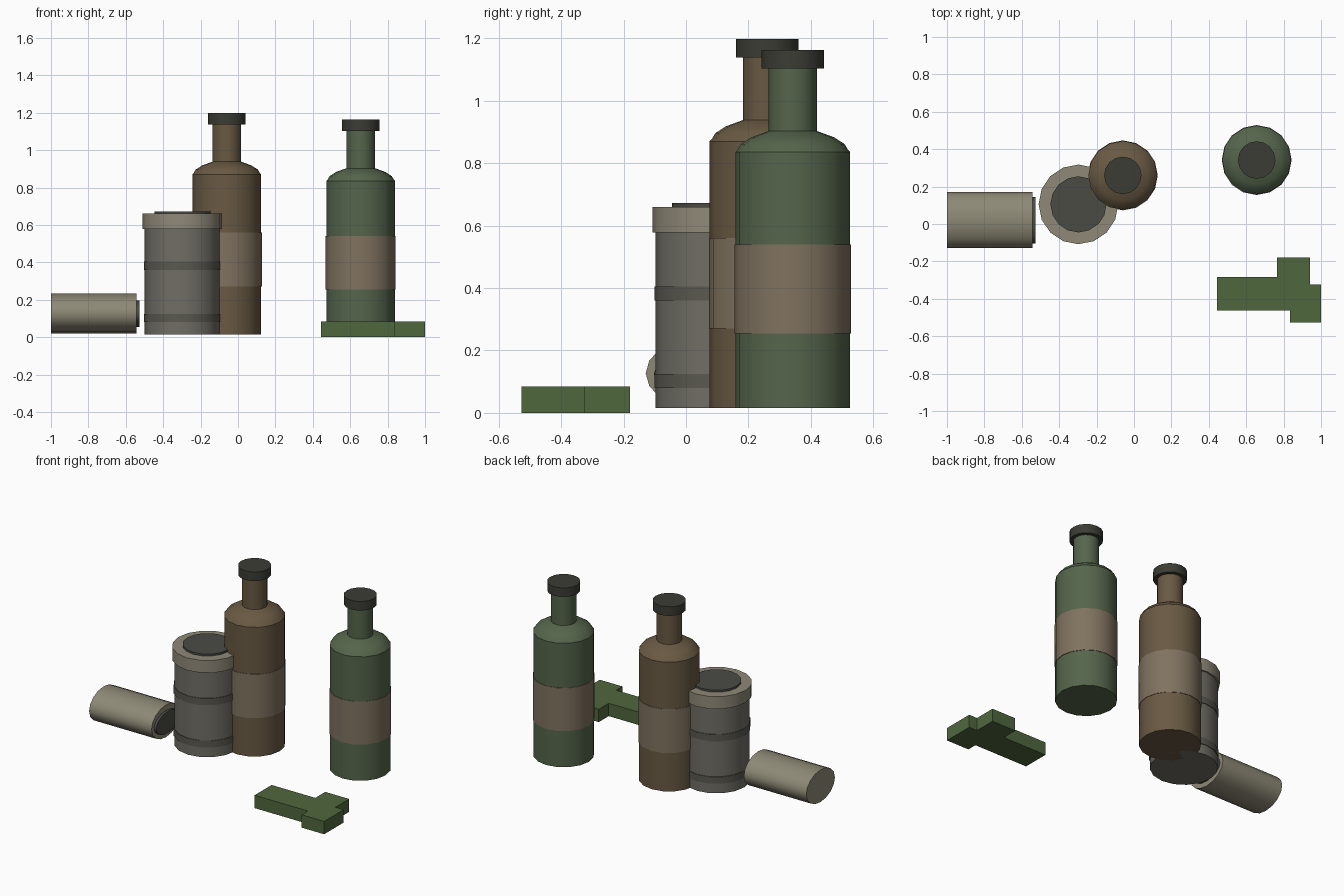
import bpy, bmesh, math

if "Cube" in bpy.data.objects:
    bpy.data.objects.remove(bpy.data.objects["Cube"])

SIDES = 16


def material(name, rgb):
    m = bpy.data.materials.new(name)
    m.diffuse_color = (*rgb, 1)
    m.use_nodes = True
    m.node_tree.nodes["Principled BSDF"].inputs["Base Color"].default_value = m.diffuse_color
    return m


GREEN = material("green_glass", (0.09, 0.13, 0.07))
BROWN = material("brown_glass", (0.14, 0.10, 0.055))
LABEL = material("label_paper", (0.215, 0.17, 0.115))
CAP = material("dark_cap", (0.045, 0.045, 0.035))
STEEL = material("grey_metal", (0.16, 0.155, 0.13))
BAND = material("band_metal", (0.10, 0.098, 0.08))
DISC = material("dark_metal", (0.07, 0.07, 0.06))
RIM = material("pale_rim", (0.28, 0.25, 0.19))
TIN = material("pale_tin", (0.27, 0.25, 0.18))
SHARD = material("green_shard", (0.08, 0.135, 0.048))


def finish(bm, name, mat, smooth=True):
    bmesh.ops.recalc_face_normals(bm, faces=bm.faces)
    me = bpy.data.meshes.new(name)
    bm.to_mesh(me)
    bm.free()
    me.materials.append(mat)
    ob = bpy.data.objects.new(name, me)
    bpy.context.collection.objects.link(ob)
    if smooth:
        bpy.ops.object.select_all(action='DESELECT')
        ob.select_set(True)
        bpy.context.view_layer.objects.active = ob
        bpy.ops.object.shade_smooth_by_angle(angle=math.radians(30))
    return ob


def lathe(name, profile, mat, loc):
    """Capped solid of revolution from (radius, height) points."""
    bm = bmesh.new()
    angles = [2 * math.pi * i / SIDES for i in range(SIDES)]
    rings = [[bm.verts.new((r * math.cos(a), r * math.sin(a), z)) for a in angles]
             for r, z in profile]
    for low, high in zip(rings, rings[1:]):
        for i in range(SIDES):
            j = (i + 1) % SIDES
            bm.faces.new((low[i], low[j], high[j], high[i]))
    bm.faces.new(rings[0][::-1])
    bm.faces.new(rings[-1])
    ob = finish(bm, name, mat)
    ob.location = loc
    return ob


def drum(name, r, z0, z1, mat, loc):
    return lathe(name, [(r, z0), (r, z1)], mat, loc)


def bottle(name, x, y, shoulder, label, glass):
    loc = (x, y, 0)
    s = shoulder
    # Body, rounded shoulder and neck
    lathe(name + "_glass", [(0.184, 0.015), (0.184, s), (0.178, s + 0.006),
                            (0.166, s + 0.026), (0.132, s + 0.048), (0.077, s + 0.068),
                            (0.077, s + 0.27)], glass, loc)
    drum(name + "_label", 0.187, *label, LABEL, loc)
    drum(name + "_cap", 0.1, s + 0.268, s + 0.328, CAP, loc)


bottle("brown_bottle", -0.06, 0.26, 0.87, (0.27, 0.56), BROWN)
bottle("green_bottle", 0.656, 0.342, 0.835, (0.255, 0.54), GREEN)

# Standing canister with bands, rim and lid disc
can = (-0.297, 0.105, 0)
drum("canister_body", 0.202, 0.015, 0.585, STEEL, can)
drum("canister_rim", 0.213, 0.578, 0.66, RIM, can)
drum("canister_lid", 0.15, 0.65, 0.673, DISC, can)
for label, z in (("lower", 0.08), ("upper", 0.36)):
    drum("canister_band_" + label, 0.206, z, z + 0.045, BAND, can)

# Flattened tin lying along x
tin = drum("fallen_tin", 1, 0, 0.457, TIN, (-1, 0.021, 0.127))
end = drum("fallen_tin_end", 1, 0, 0.03, DISC, (-0.557, 0.021, 0.125))
tin.scale = (0.107, 0.15, 1)
end.scale = (0.072, 0.124, 1)
for ob in (tin, end):
    ob.rotation_euler = (0, math.pi / 2, 0)

# Flat stepped shard on the ground
outline = [(0.445, -0.462), (0.835, -0.462), (0.835, -0.527), (1, -0.527), (1, -0.323),
           (0.94, -0.323), (0.94, -0.18), (0.765, -0.18), (0.765, -0.284), (0.445, -0.284)]
bm = bmesh.new()
base = bm.faces.new([bm.verts.new((x, y, 0)) for x, y in outline])
top = bmesh.ops.extrude_face_region(bm, geom=[base], use_keep_orig=True)
bmesh.ops.translate(bm, vec=(0, 0, 0.085),
                    verts=[v for v in top["geom"] if isinstance(v, bmesh.types.BMVert)])
finish(bm, "ground_shard", SHARD, smooth=False)
